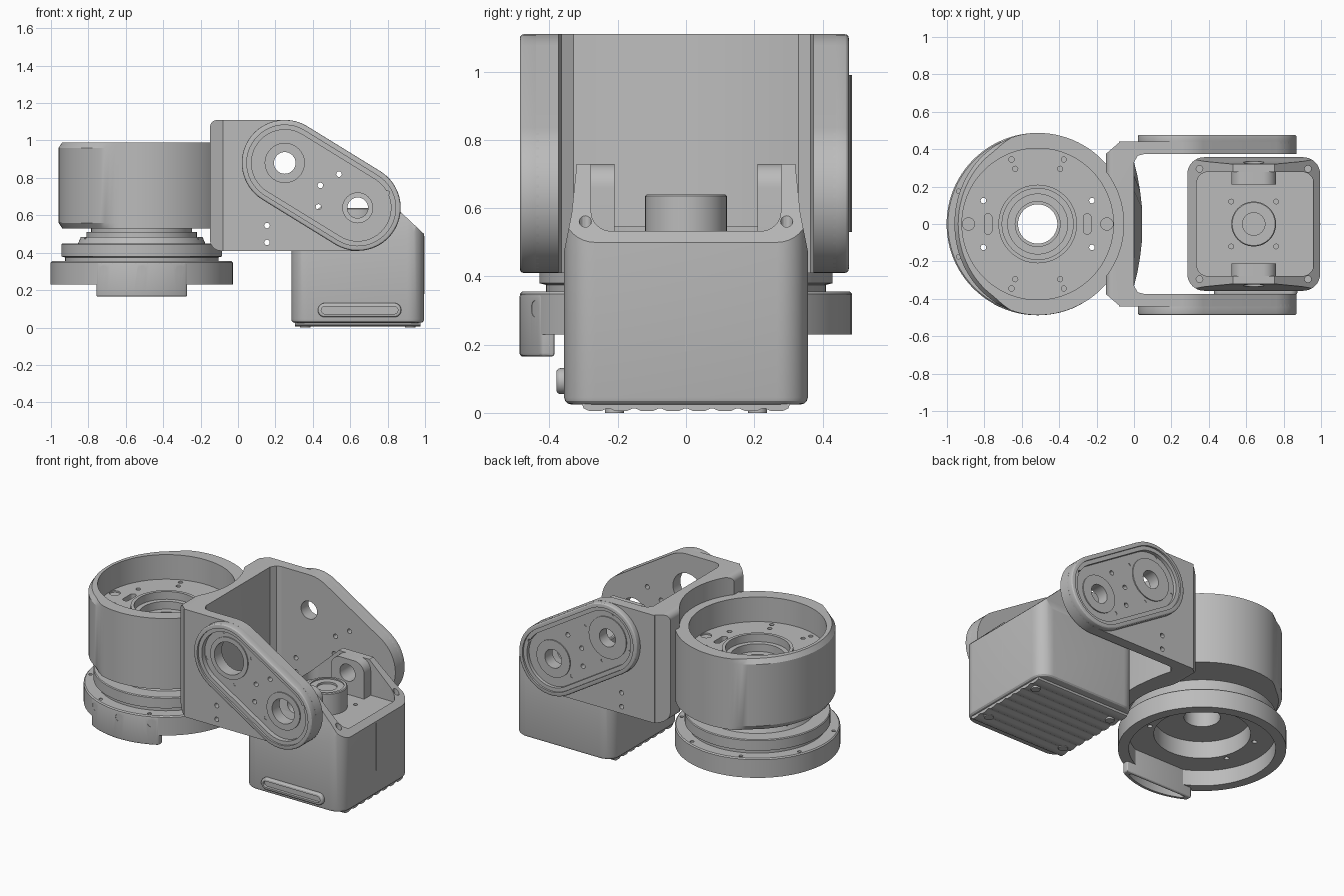
import bpy, bmesh
from math import sin, cos, pi, atan2

if "Cube" in bpy.data.objects:
    bpy.data.objects.remove(bpy.data.objects["Cube"])

GREY = bpy.data.materials.new("machined grey")
GREY.use_nodes = True
GREY.diffuse_color = (0.5, 0.5, 0.5, 1)
GREY.node_tree.nodes["Principled BSDF"].inputs["Base Color"].default_value = (0.5, 0.5, 0.5, 1)
CX = -0.515                      # turntable axis
A, B = (0.25, 0.88), (0.64, 0.64)  # pivots on the arms
TILT = atan2(B[1] - A[1], B[0] - A[0])


def finish(name, bm):
    bmesh.ops.recalc_face_normals(bm, faces=bm.faces)
    mesh = bpy.data.meshes.new(name)
    bm.to_mesh(mesh)
    bm.free()
    mesh.materials.append(GREY)
    ob = bpy.data.objects.new(name, mesh)
    bpy.context.collection.objects.link(ob)
    return ob


def apply(ob, mod):
    bpy.context.view_layer.objects.active = ob
    bpy.ops.object.modifier_apply(modifier=mod.name)


def arc(c, r, a0, a1, n=24):
    return [(c[0] + r * cos(a0 + (a1 - a0) * i / n), c[1] + r * sin(a0 + (a1 - a0) * i / n))
            for i in range(n + 1)]


def circle(c, r, n=32):
    return arc(c, r, 0, 2 * pi, n)[:-1]


def stadium(p, q, r):
    t = atan2(q[1] - p[1], q[0] - p[0])
    return arc(q, r, t - pi / 2, t + pi / 2) + arc(p, r, t + pi / 2, t + 3 * pi / 2)


def rounded(x0, x1, y0, y1, r):
    pts = []
    for i, c in enumerate([(x1 - r, y1 - r), (x0 + r, y1 - r), (x0 + r, y0 + r), (x1 - r, y0 + r)]):
        pts += arc(c, r, i * pi / 2, (i + 1) * pi / 2, 8)
    return pts


def prism(name, pts, axis, lo, hi, bevel=0):
    place = {"X": lambda a, b, h: (h, a, b), "Y": lambda a, b, h: (a, h, b),
             "Z": lambda a, b, h: (a, b, h)}[axis]
    bm = bmesh.new()
    ends = [[bm.verts.new(place(a, b, h)) for a, b in pts] for h in (lo, hi)]
    for e in ends:
        bm.faces.new(e)
    for i in range(len(pts)):
        j = (i + 1) % len(pts)
        bm.faces.new((ends[0][i], ends[0][j], ends[1][j], ends[1][i]))
    ob = finish(name, bm)
    if bevel:
        m = ob.modifiers.new("bevel", "BEVEL")
        m.width, m.segments, m.limit_method, m.angle_limit = bevel, 3, "ANGLE", 1.0
        apply(ob, m)
    return ob


def lathe(name, profile, cx, seg=96):
    bm = bmesh.new()
    rings = [[bm.verts.new((cx + r * cos(2 * pi * i / seg), r * sin(2 * pi * i / seg), z))
              for i in range(seg)] for r, z in profile]
    for k, ring in enumerate(rings):
        nxt = rings[(k + 1) % len(rings)]
        for i in range(seg):
            j = (i + 1) % seg
            bm.faces.new((ring[i], ring[j], nxt[j], nxt[i]))
    return finish(name, bm)


def cut(ob, pts, axis, lo, hi):
    tool = prism("cutter", pts, axis, lo, hi)
    tool.hide_render = True
    m = ob.modifiers.new("cut", "BOOLEAN")
    m.operation, m.object, m.solver = "DIFFERENCE", tool, "EXACT"
    apply(ob, m)
    bpy.data.objects.remove(tool)


# Turntable base: hollow ring, stepped discs and hub
base = lathe("turntable_base", [
    (.105, .44), (.28, .44), (.28, .33), (.425, .33), (.425, .23), (.487, .23), (.487, .348),
    (.48, .355), (.41, .355), (.41, .375), (.43, .38), (.43, .445), (.425, .45), (.34, .45),
    (.325, .485), (.295, .485), (.295, .51), (.27, .51), (.27, .535), (.105, .535)], CX)
for i in range(8):
    a = (i + .5) * pi / 4
    cut(base, circle((CX + .458 * cos(a), .458 * sin(a)), .012, 12), "Z", .32, .5)

# Connector block: curved outside, straight inside, hollow below, three screws
connector = prism("connector_block", arc((CX, 0), .488, -pi / 2 - .52, -pi / 2 + .52)
                  + [(CX + .243, -.385), (CX - .243, -.385)], "Z", .165, .35, .01)
cut(connector, arc((CX, 0), .465, -pi / 2 - .46, -pi / 2 + .46)
    + [(CX + .2, -.4), (CX - .2, -.4)], "Z", .1, .27)
for x in (-.72, CX, -.31):
    cut(connector, circle((x, .305), .024, 20), "Y", -.5, -.425)
    prism("connector_screw", circle((x, .305), .015, 6), "Y", -.432, -.42)

# Cup housing, narrowed and chamfered on its outer side
housing = lathe("cup_housing", [
    (.12, .53), (.465, .53), (.487, .56), (.487, .96), (.465, .99), (.405, .99), (.405, .83),
    (.21, .83), (.21, .85), (.19, .85), (.19, .80), (.16, .80), (.16, .75), (.12, .75)], CX)
for v in housing.data.vertices:
    x, y = v.co.x - CX, v.co.y
    r = (x * x + y * y) ** .5
    if r > .45:
        grow = min(max((x + .25) / .1, 0), 1)
        k = 1 + grow * (.487 / r - 1)
        v.co.x, v.co.y = CX + x * k * (.445 / .487 if x < 0 else 1), y * k
for s in (-1, 1):
    slot_x = CX + s * .265
    cut(housing, stadium((slot_x, -.035), (slot_x, .035), .02), "Z", .79, .9)
    cut(housing, circle((CX + s * .37, 0), .033, 24), "Z", .82, .9)
    for t in (-1, 1):
        for ob in (housing, base):
            cut(ob, circle((CX + s * .29, t * .125), .015, 12), "Z", .1, .9)
        for dx, dy in ((.12, .295), (.14, .345)):
            cut(housing, circle((CX + s * dx, t * dy), .014, 12), "Z", .8, .9)

# Yoke wall: hugs the housing, bulging towards its foot
half = [(-.15, -.375), (-.08, -.435), (.04, -.44), (.06, -.375), (.02, -.365), (0, -.33),
        (.018, -.26), (.032, -.18), (.044, -.08)]
wall = prism("yoke_wall", half + [(x, -y) for x, y in reversed(half)], "Z", .41, 1.11)
for v in wall.data.vertices:
    if v.co.z > 1 and abs(v.co.y) < .3:
        v.co.x = 0
cut(wall, circle((CX, 0), .46, 96), "Z", .3, 1.2)
cut(wall, arc((-.11, 1.07), .04, pi / 2, pi, 8) + [(-.3, 1.07), (-.3, 1.2), (-.11, 1.2)], "Y", -.6, .6)
cut(wall, arc((-.09, .47), .06, pi, 3 * pi / 2, 8) + [(-.09, .3), (-.3, .3), (-.3, .47)], "Y", -.6, .6)

# Yoke arms with raised pivot covers; the front one has wider bores
outline = ([(-.08, .41)] + arc(B, .23, -pi / 2, TILT + pi / 2)
           + arc(A, .23, TILT + pi / 2, pi / 2) + [(-.08, 1.11)])
small_holes = [(.43, .645), (.44, .76), (.54, .82), (.155, .545), (.155, .455)]
rim_holes = [(.09, .84), (.21, 1.04), (.29, .72), (.41, .92), (.51, .56), (.8, .72)]
for side, label, outer, bore_a, bore_b in ((-1, "front", .487, .105, .08), (1, "back", .477, .058, .06)):
    def span(a, b):
        return sorted((side * a, side * b))
    arm = prism(label + "_arm", outline, "Y", *span(.373, .44))
    cover = prism(label + "_pivot_cover", stadium(A, B, .23), "Y", *span(.42, outer), .012)
    cut(cover, stadium(A, B, .203), "Y", *span(outer - .012, .6))
    cut(cover, stadium(A, B, .178), "Y", *span(.443, .6))
    ring_a = prism(label + "_upper_bearing", circle(A, .135), "Y", *span(.43, .45))
    ring_b = prism(label + "_lower_bearing", circle(B, .12), "Y", *span(.43, .45))
    for ob in (arm, cover, ring_a, ring_b):
        cut(ob, circle(A, bore_a), "Y", *span(0, 1))
        cut(ob, circle(B, bore_b), "Y", *span(0, 1))
    for c in small_holes:
        for ob in (arm, cover):
            cut(ob, circle(c, .015, 12), "Y", *span(0, 1))
    for c in rim_holes:
        cut(cover, circle(c, .011, 10), "Y", *span(.435, .6))

# Head: rounded box with sloping top, tapered cheeks, pocket and pivot bore
head = prism("head_box", rounded(.285, .995, -.357, .357, .09), "Z", .025, .8, .02)
cut(head, [(.2, .42), (.53, .73), (.75, .73), (1.08, .42), (1.08, 1), (.2, 1)], "Y", -1, 1)
for s in (-1, 1):
    cut(head, [(s * y, z) for y, z in ((.358, .47), (.335, .585), (.32, .73), (.32, .9), (.5, .9),
                                       (.5, .47))], "X", 0, 1.2)
cut(head, rounded(.335, .96, -.278, .278, .06), "Z", .5, 1)
cut(head, circle(B, .055), "Y", -1, 1)
for x in (.35, .93):
    for y in (-.295, .295):
        cut(head, circle((x, y), .018, 12), "Z", .42, 1)
for x in (.52, .76):
    for y in (-.12, .12):
        cut(head, circle((x, y), .013, 12), "Z", .45, .6)
for s, label in ((-1, "front"), (1, "back")):
    ear = prism(label + "_ear", [(.52, .48), (.76, .48), (.76, .66)] + arc((.69, .66), .07, 0, pi / 2, 8)
                + arc((.59, .66), .07, pi / 2, pi, 8), "Y", *sorted((s * .21, s * .29)))
    cut(ear, circle(B, .055), "Y", -1, 1)
lathe("head_hub", [(.001, .49), (.12, .49), (.12, .635), (.115, .64), (.1, .64), (.1, .632),
                   (.06, .632), (.06, .62), (.001, .62)], B[0], 48)

# Head underside: shallow ribbed plate and corner pads
ribs = [(-.31, .04)]
for i in range(8):
    y = -.304 + i * .076
    ribs += [(y + .004, .013), (y + .022, .005), (y + .054, .005), (y + .072, .013)]
prism("ribbed_bottom", ribs + [(.31, .04)], "X", .305, .975)
for x in (.36, .92):
    for y in (-.21, .21):
        prism("corner_pad", circle((x, y), .028, 16), "Z", 0, .04)

# Head details: front grip and seam
grip = prism("front_grip", stadium((.465, .093), (.835, .093), .038), "Y", -.38, -.34, .012)
cut(grip, stadium((.465, .093), (.835, .093), .02), "Y", -.5, -.362)
prism("seam", [(-.002, .18), (.002, .18), (.002, .49), (-.002, .49)], "X", .99, .997)

# Smooth the round surfaces and keep the edges crisp
for ob in bpy.context.collection.objects:
    if ob.type == "MESH" and GREY.name in ob.data.materials:
        bpy.ops.object.select_all(action="DESELECT")
        ob.select_set(True)
        bpy.context.view_layer.objects.active = ob
        bpy.ops.object.shade_smooth_by_angle(angle=.45)
